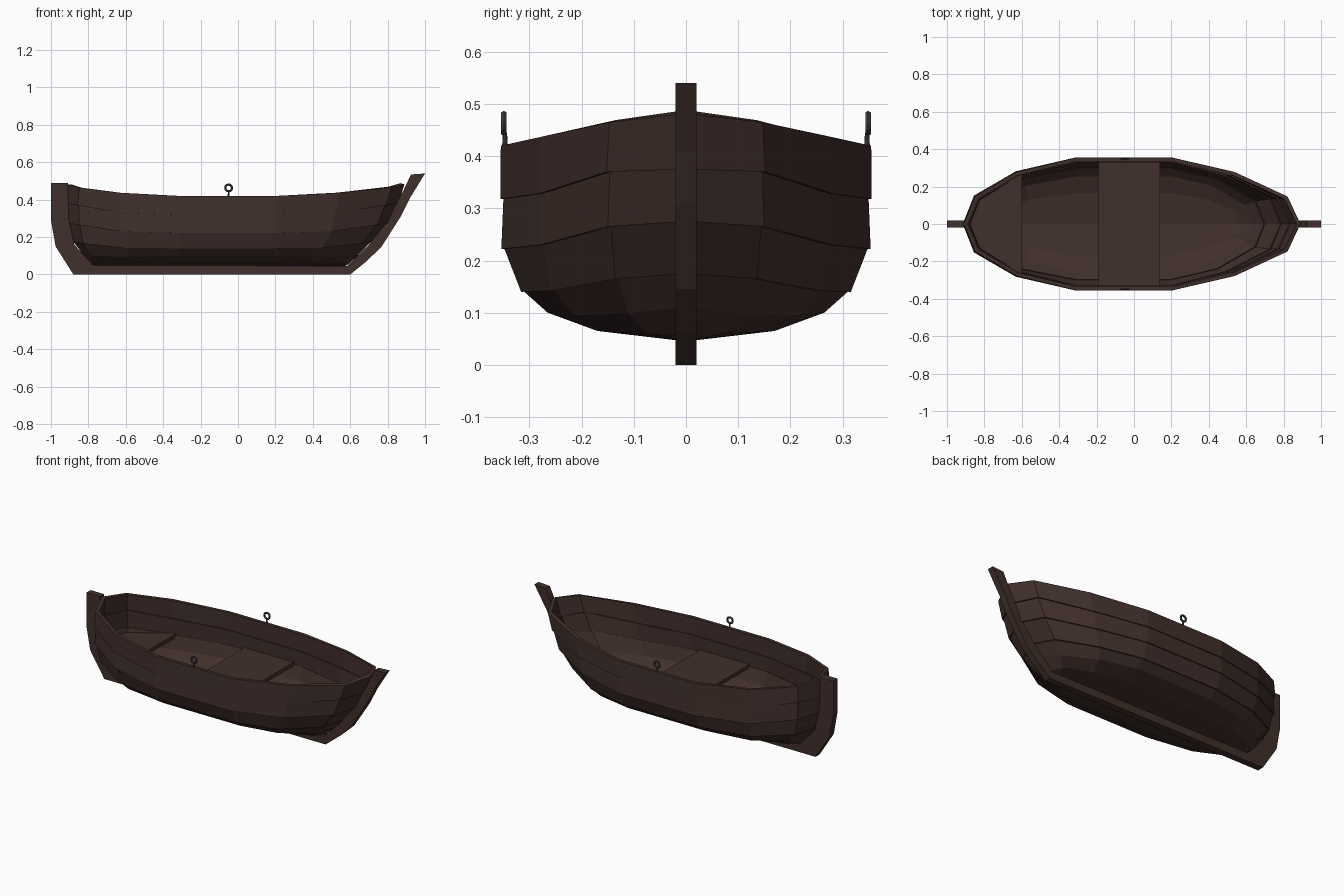
import bpy, bmesh
from math import pi

if "Cube" in bpy.data.objects:
    bpy.data.objects.remove(bpy.data.objects["Cube"])


def material(name, color):
    m = bpy.data.materials.new(name)
    m.diffuse_color = (*color, 1)
    m.use_nodes = True
    m.node_tree.nodes["Principled BSDF"].inputs["Base Color"].default_value = m.diffuse_color
    return m


WOOD = material("dark_wood", (0.052, 0.029, 0.024))
IRON = material("iron", (0.045, 0.048, 0.05))


def add_mesh(name, verts, faces, mat):
    me = bpy.data.meshes.new(name)
    me.from_pydata(verts, [], faces)
    ob = bpy.data.objects.new(name, me)
    bpy.context.collection.objects.link(ob)
    me.materials.append(mat)
    return ob


def prism(name, outline, to_3d, a, b, mat=WOOD):
    """Extrude a closed 2D outline from a to b."""
    n = len(outline)
    verts = [to_3d(u, v, a) for u, v in outline] + [to_3d(u, v, b) for u, v in outline]
    faces = [list(range(n))[::-1], list(range(n, 2 * n))]
    faces += [(i, (i + 1) % n, n + (i + 1) % n, n + i) for i in range(n)]
    ob = add_mesh(name, verts, faces, mat)
    bm = bmesh.new()
    bm.from_mesh(ob.data)
    bmesh.ops.recalc_face_normals(bm, faces=bm.faces)
    bm.to_mesh(ob.data)
    bm.free()
    return ob


# Seam lines of the hull: bow x, stern x, half widths and heights from end to midship
SEAMS = [
    (0.89, -0.91, (0, .147, .278, .355), (.482, .465, .437, .42)),
    (0.85, -0.91, (0, .146, .276, .350), (.375, .370, .328, .318)),
    (0.80, -0.905, (0, .144, .273, .348), (.275, .265, .230, .222)),
    (0.71, -0.88, (0, .130, .252, .310), (.175, .165, .142, .140)),
    (0.65, -0.83, (0, .110, .215, .265), (.110, .100, .095, .100)),
    (0.59, -0.79, (0, .075, .135, .170), (.055, .060, .062, .065)),
    (0.57, -0.77, (0, 0, 0, 0), (.045, .045, .045, .045)),
]


def ring(seam, lip=0.0):
    """Closed loop around the hull at one seam, pushed out by lip."""
    bow, stern, ys, zs = seam
    half = []
    for f, y, z in zip((1, .9, .49, 0), ys, zs):
        half.append((0.20 + (bow + lip - 0.20) * f, y + (lip if y else 0), z))
    for f, y, z in reversed(list(zip((1, .9, .53, 0), ys, zs))):
        half.append((-0.31 + (stern - lip + 0.31) * f, y + (lip if y else 0), z))
    return half + [(x, -y, z) for x, y, z in reversed(half[1:-1])]


def strake(name, rings):
    n = len(rings[0])
    verts = [v for r in rings for v in r]
    faces = []
    for k in range(len(rings) - 1):
        for i in range(n):
            j = (i + 1) % n
            faces.append(((k + 1) * n + i, (k + 1) * n + j, k * n + j, k * n + i))
    ob = add_mesh(name, verts, faces, WOOD)
    bm = bmesh.new()
    bm.from_mesh(ob.data)
    bmesh.ops.remove_doubles(bm, verts=bm.verts, dist=1e-5)
    bm.to_mesh(ob.data)
    bm.free()
    mod = ob.modifiers.new("thickness", 'SOLIDIFY')
    mod.thickness, mod.offset = 0.02, -1
    mod.use_even_offset = True


# Overlapping planks
strake("top_strake", [ring(SEAMS[0]), ring(SEAMS[1], 0.006)])
strake("second_strake", [ring(SEAMS[1]), ring(SEAMS[2], 0.006)])
strake("third_strake", [ring(SEAMS[2]), ring(SEAMS[3], 0.006)])
strake("bottom_planking", [ring(s) for s in SEAMS[3:]])

# Keel with stem and stern post in one profile
prism("keel_and_stems", [
    (-1, .49), (-1, .29), (-.975, .15), (-.88, 0), (.60, 0), (.68, .065), (.765, .145),
    (.87, .31), (.92, .41), (1, .54), (.925, .535), (.88, .44), (.79, .28), (.70, .16),
    (.585, .045), (-.775, .05), (-.875, .16), (-.905, .29), (-.91, .49)],
    lambda x, z, y: (x, y, z), -0.02, 0.02)

# Seats
prism("middle_seat", [(-.19, -.343), (.14, -.343), (.14, .343), (-.19, .343)],
      lambda x, y, z: (x, y, z), 0.217, 0.24)
side = [(-.60, .278), (-.62, .268), (-.84, .138)]
prism("stern_seat", side + [(-.895, 0)] + [(x, -y) for x, y in reversed(side)],
      lambda x, y, z: (x, y, z), 0.217, 0.24)

# Oar rings on short pins
for label, s in (("left", 1), ("right", -1)):
    bpy.ops.mesh.primitive_torus_add(
        major_segments=12, minor_segments=6, major_radius=0.018, minor_radius=0.006,
        location=(-0.05, s * 0.349, 0.463), rotation=(pi / 2, 0, 0))
    bpy.context.object.name = label + "_oar_ring"
    bpy.context.object.data.materials.append(IRON)
    bpy.ops.mesh.primitive_cone_add(
        vertices=8, radius1=0.006, radius2=0.004, depth=0.035,
        location=(-0.05, s * 0.347, 0.428))
    bpy.context.object.name = label + "_oar_ring_pin"
    bpy.context.object.data.materials.append(IRON)
